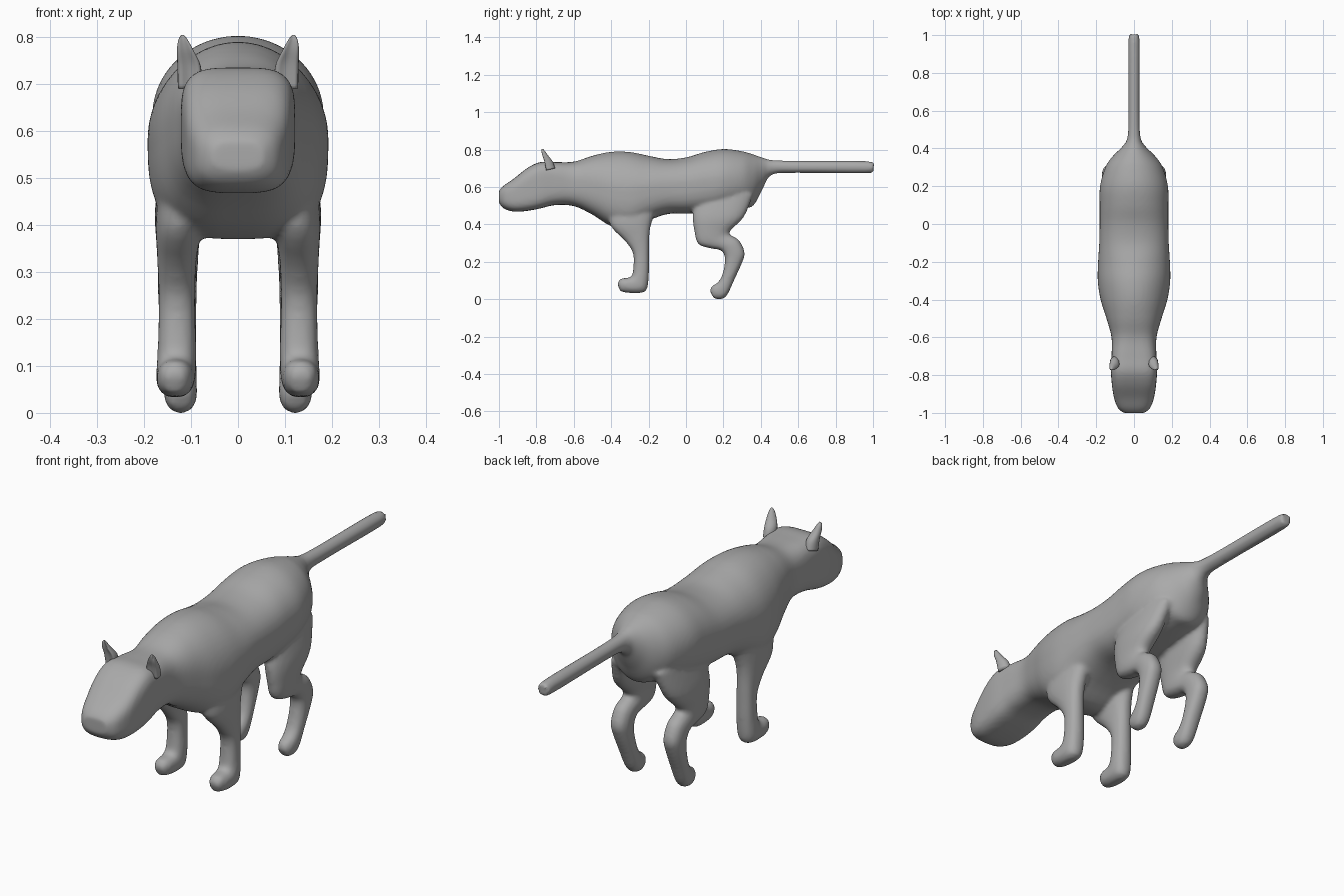
import bpy, bmesh, math
from mathutils import Vector

grey = bpy.data.materials.new("plain grey")
grey.diffuse_color = (0.4, 0.4, 0.4, 1)


def smooth_rows(rows, steps):
    """Catmull-Rom interpolation between the hand-placed sections."""
    out = []
    for i in range(len(rows) - 1):
        p = [rows[max(i - 1, 0)], rows[i], rows[i + 1], rows[min(i + 2, len(rows) - 1)]]
        for s in range(steps):
            t = s / steps
            out.append([0.5 * (2 * b + (c - a) * t + (2 * a - 5 * b + 4 * c - d) * t * t
                               + (3 * b - a - 3 * c + d) * t ** 3) for a, b, c, d in zip(*p)])
    return out + [list(rows[-1])]


def power(v, n):
    return math.copysign(abs(v) ** (2 / n), v)


def loft(bm, rows, side=1, sides=32, steps=4, dent=0):
    """Rows: edge A (y, z), edge B (y, z), x centre, half width, roundness at A and B."""
    rings = []
    for ay, az, by, bz, x, hw, na, nb in smooth_rows(rows, steps):
        mid = Vector((x * side, (ay + by) / 2, (az + bz) / 2))
        half = Vector((0, (ay - by) / 2, (az - bz) / 2))
        ring = []
        for k in range(sides):
            t = 2 * math.pi * k / sides
            c, s = math.cos(t), math.sin(t)
            n = na if c > 0 else nb
            f = power(c, n) - dent * max(0, c) ** 3
            ring.append(bm.verts.new(mid + half * f + Vector((hw * power(s, n), 0, 0))))
        rings.append(ring)
    faces = [bm.faces.new(rings[0]), bm.faces.new(rings[-1][::-1])]
    for r, q in zip(rings, rings[1:]):
        for k in range(sides):
            j = (k + 1) % sides
            faces.append(bm.faces.new((r[k], q[k], q[j], r[j])))
    bmesh.ops.recalc_face_normals(bm, faces=faces)


def finish(bm, name):
    me = bpy.data.meshes.new(name)
    bm.to_mesh(me)
    bm.free()
    me.materials.append(grey)
    for p in me.polygons:
        p.use_smooth = True
    ob = bpy.data.objects.new(name, me)
    bpy.context.collection.objects.link(ob)
    return ob


# Head, trunk and tail: y, top, bottom, half width, roundness top and bottom
trunk = [
    (-1.0, .58, .515, .055, 3, 3), (-.975, .607, .485, .085, 3, 3),
    (-.92, .645, .468, .106, 3.5, 3.5), (-.85, .70, .472, .117, 4, 4),
    (-.78, .733, .485, .122, 4, 4), (-.70, .733, .503, .119, 3.5, 3.5),
    (-.60, .735, .498, .119, 2.6, 3), (-.50, .767, .452, .146, 2.2, 3),
    (-.40, .788, .39, .177, 2, 3), (-.30, .787, .37, .192, 2, 3),
    (-.20, .767, .42, .190, 2, 3), (-.10, .749, .455, .184, 2.2, 3),
    (0, .758, .458, .182, 2.2, 3), (.10, .787, .46, .182, 2.1, 2.8),
    (.20, .803, .47, .180, 2, 2.5), (.30, .791, .485, .152, 2, 2.2),
    (.36, .774, .50, .112, 2, 2), (.41, .757, .59, .062, 2, 2),
    (.46, .745, .665, .035, 2, 2), (.60, .740, .675, .030, 2, 2),
    (.97, .738, .673, .030, 2, 2), (1.002, .722, .688, .015, 2, 2)]

# Legs: front edge (y, z), back edge (y, z), x centre, half width
front_leg = [
    (-.41, .50, -.14, .52, .115, .05), (-.405, .395, -.18, .42, .125, .05),
    (-.325, .31, -.195, .35, .13, .042), (-.282, .24, -.197, .25, .13, .039),
    (-.285, .14, -.198, .14, .130, .041), (-.30, .118, -.208, .055, .132, .042),
    (-.325, .114, -.24, .034, .133, .041), (-.352, .108, -.31, .034, .134, .037),
    (-.368, .085, -.352, .042, .134, .022)]
hind_leg = [
    (.05, .58, .36, .56, .10, .05), (.035, .45, .31, .44, .122, .054),
    (.045, .36, .24, .37, .128, .046), (.065, .295, .235, .345, .128, .043),
    (.13, .272, .255, .335, .128, .042), (.182, .263, .288, .310, .129, .042),
    (.205, .235, .314, .25, .129, .041), (.207, .19, .302, .20, .128, .039),
    (.19, .12, .257, .10, .125, .037), (.165, .086, .222, .025, .123, .036),
    (.14, .072, .19, .0, .122, .034), (.126, .045, .15, .003, .122, .022)]

bm = bmesh.new()
loft(bm, [(y, t, y, b, 0, w, n, m) for y, t, b, w, n, m in trunk], sides=48)
for side in (1, -1):
    for leg in (front_leg, hind_leg):
        loft(bm, [r + (2.3, 2.3) for r in leg], side)
body = finish(bm, "animal_body")

# Blend the overlapping parts into one skin
m = body.modifiers.new("merge", 'REMESH')
m.mode = 'VOXEL'
m.voxel_size = 0.009
m.use_smooth_shade = True
m = body.modifiers.new("soften", 'SMOOTH')
m.factor = 0.5
m.iterations = 8

# Ears with a hollow front
ear = [(-.765, .685, -.70, .70, .102, .026), (-.775, .74, -.712, .735, .104, .025),
       (-.782, .775, -.735, .765, .112, .018), (-.78, .797, -.753, .79, .117, .010),
       (-.772, .805, -.764, .803, .118, .003)]
for side, name in ((-1, "right_ear"), (1, "left_ear")):
    bm = bmesh.new()
    loft(bm, [r + (2, 2) for r in ear], side, sides=24, dent=.7)
    finish(bm, name)
